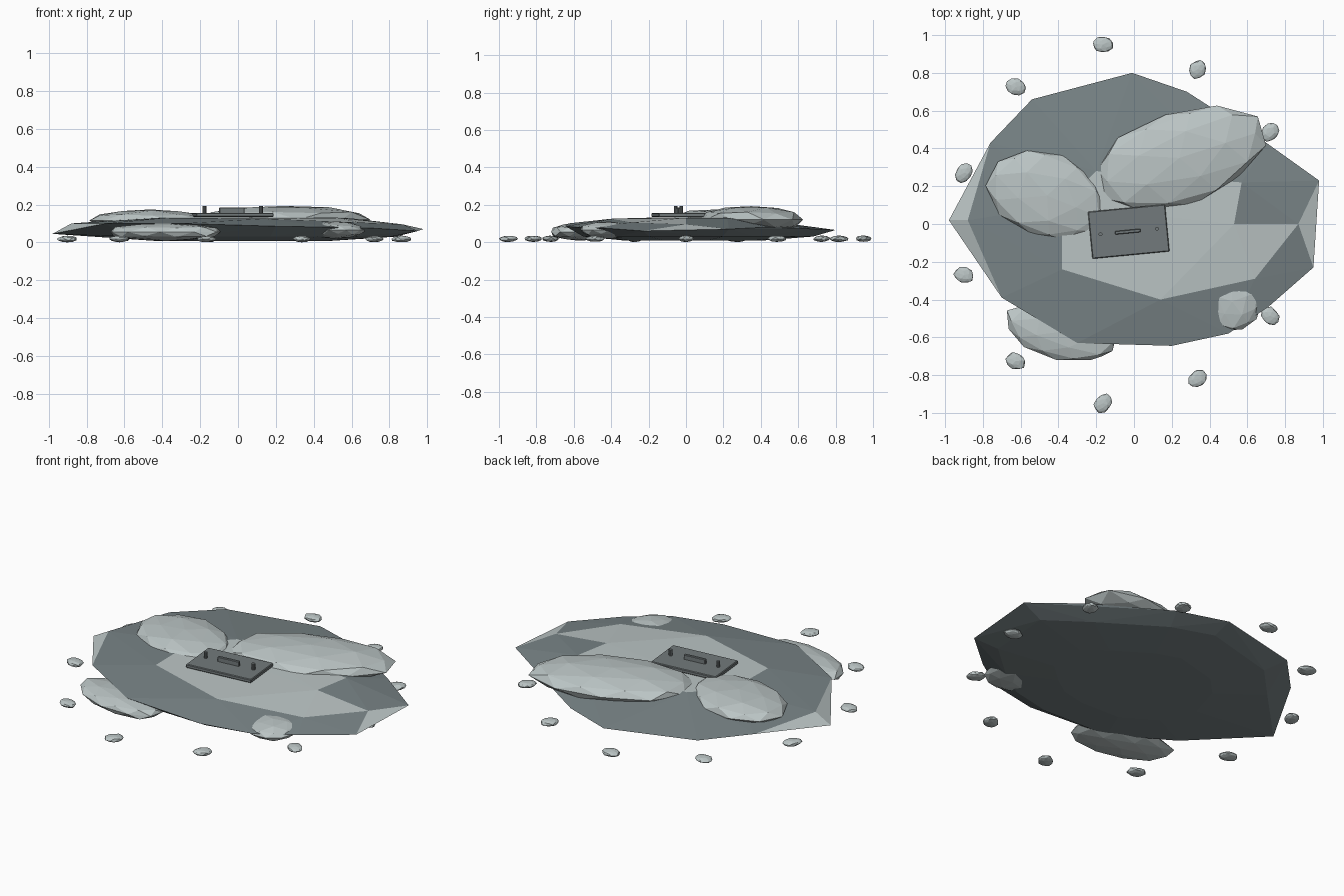
import bpy, bmesh, math, random
from mathutils import Vector, Matrix

cube = bpy.data.objects.get("Cube")
if cube:
    bpy.data.objects.remove(cube)
random.seed(4)


def material(name, rgb):
    m = bpy.data.materials.new(name)
    m.use_nodes = True
    m.diffuse_color = (*rgb, 1)
    m.node_tree.nodes["Principled BSDF"].inputs["Base Color"].default_value = (*rgb, 1)
    return m


light = material("pale stone", (0.5, 0.56, 0.56))
dark = material("weathered stone", (0.19, 0.23, 0.24))
metal = material("dark metal", (0.17, 0.195, 0.2))


def finish(name, bm, *mats):
    bmesh.ops.recalc_face_normals(bm, faces=bm.faces)
    mesh = bpy.data.meshes.new(name)
    bm.to_mesh(mesh)
    bm.free()
    for m in mats:
        mesh.materials.append(m)
    obj = bpy.data.objects.new(name, mesh)
    bpy.context.collection.objects.link(obj)
    return obj


def rock(name, center, size, turn=0, detail=2, rough=0.05):
    bm = bmesh.new()
    bmesh.ops.create_icosphere(bm, subdivisions=detail, radius=1)
    for v in bm.verts:
        v.co *= 1 + random.uniform(-rough, rough)
    bm.transform(Matrix.LocRotScale(Vector(center), Matrix.Rotation(math.radians(turn), 3, "Z"), Vector(size)))
    return finish(name, bm, light)


# Main slab: a hull over the rim, the raised plateau and a tapered underside
rim = [(-.88, .02, .1), (-.76, .43, .09), (-.54, .66, .08), (-.01, .8, .065), (.28, .7, .07),
       (.7, .43, .08), (.98, .23, .07), (.95, -.23, .06), (.71, -.44, .075), (.5, -.58, .08),
       (.2, -.645, .085), (-.3, -.63, .1), (-.7, -.39, .1)]
plateau = [(-.38, -.24, .13), (.14, -.4, .125), (.64, -.29, .105), (.87, 0, .095), (.53, 0, .13),
           (.57, .22, .13), (-.2, .28, .135), (-.38, .1, .135)]
tip = (-.98, .02, .045)
under = [(x * s, y * s, z) for s, z in ((.85, .03), (.5, .008)) for x, y, _ in rim]

bm = bmesh.new()
verts = [bm.verts.new(p) for p in rim + plateau + [tip] + under]
top = set(verts[len(rim):len(rim) + len(plateau)])
tip_vert = verts[len(rim) + len(plateau)]
hull = bmesh.ops.convex_hull(bm, input=verts)
loose = [v for v in bm.verts if not v.link_faces]
bmesh.ops.delete(bm, geom=loose, context="VERTS")
bm.normal_update()
for f in bm.faces:
    c = f.calc_center_median()
    on_top = all(v in top for v in f.verts) and not (c.x > .55 and c.y > 0)
    east_wedge = c.x > .9 and f.normal.z > .5
    west_wedge = tip_vert in f.verts and f.normal.z > 0
    f.material_index = 0 if on_top or east_wedge or west_wedge else 1
finish("main_slab", bm, light, dark)

# Large boulders resting on and against the slab
rock("back_boulder", (.24, .35, .12), (.47, .25, .074), 18)
rock("left_boulder", (-.46, .15, .115), (.33, .23, .06), -22)
rock("front_boulder", (-.38, -.57, .055), (.31, .15, .048), -12)
rock("side_boulder", (.52, -.41, .065), (.15, .16, .045), 20)

# Ring of pebbles
COUNT = 11
for i in range(COUNT):
    a = math.tau * i / COUNT
    depth = .9 if math.cos(a) > .2 else .96
    rock(f"pebble_{i + 1}", (.9 * math.cos(a) - .037, depth * math.sin(a), .018),
         (.054, .043, .017), random.uniform(0, 180), 2, .08)

# Metal plate with a handle and two pegs
turn = Matrix.Translation((-.028, -.04, 0)) @ Matrix.Rotation(math.radians(5.5), 4, "Z")


def block(name, center, size, bevel):
    bm = bmesh.new()
    bmesh.ops.create_cube(bm, size=1, matrix=Matrix.LocRotScale(Vector(center), None, Vector(size)))
    bmesh.ops.bevel(bm, geom=bm.edges[:], offset=bevel, segments=1, affect="EDGES")
    bm.transform(turn)
    finish(name, bm, metal)


block("plate", (0, 0, .145), (.41, .25, .022), .004)
block("handle", (-.005, 0, .168), (.135, .018, .032), .003)
for side, x in (("left", .15), ("right", -.15)):
    bm = bmesh.new()
    bmesh.ops.create_cone(bm, cap_ends=True, segments=10, radius1=.01, radius2=.01, depth=.04,
                          matrix=turn @ Matrix.Translation((x, 0, .172)))
    finish(side + "_peg", bm, metal)
